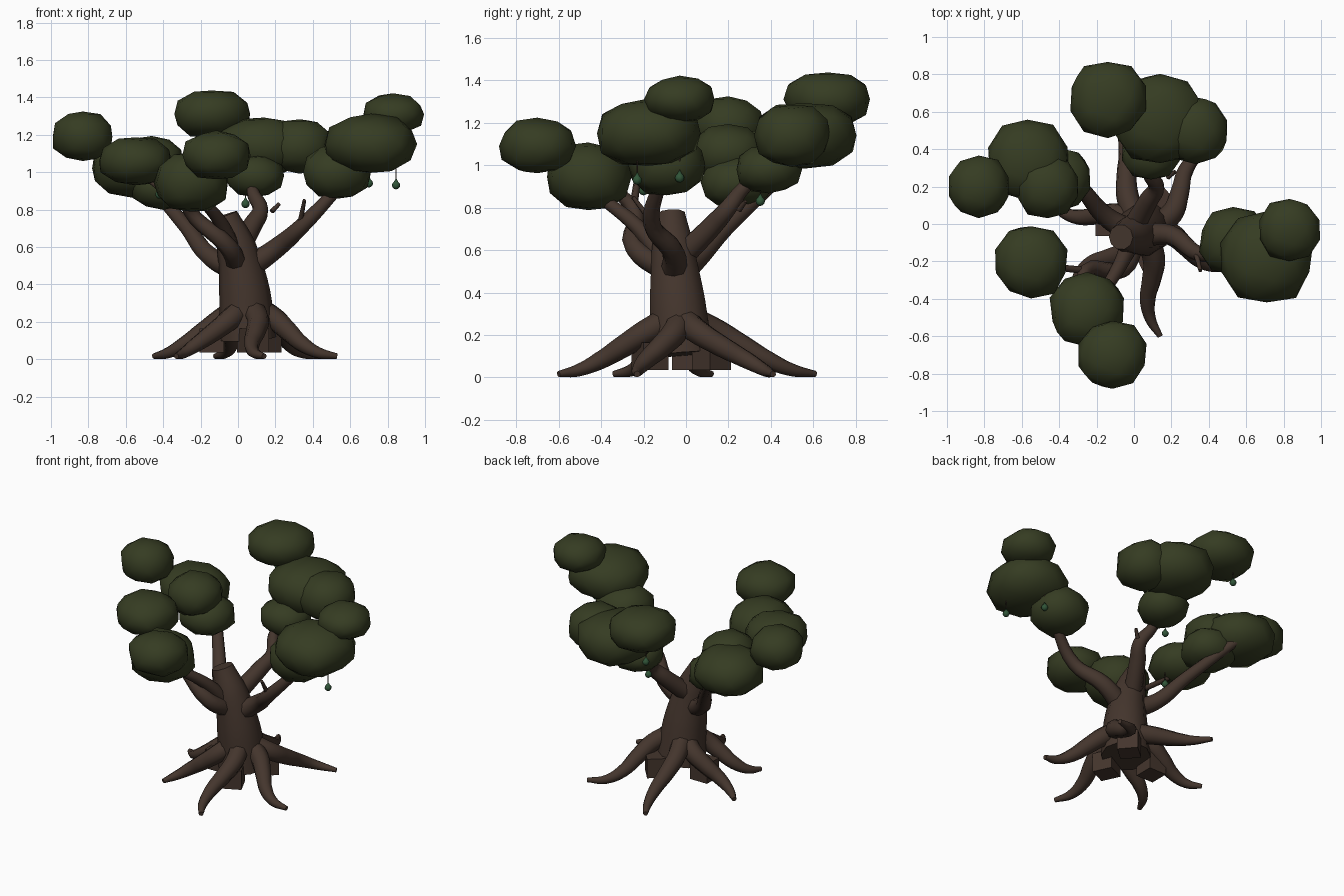
import bpy, bmesh, math, random
from mathutils import Vector

if "Cube" in bpy.data.objects:
    bpy.data.objects.remove(bpy.data.objects["Cube"])

random.seed(4)

def material(name, rgb):
    m = bpy.data.materials.new(name)
    m.diffuse_color = (*rgb, 1)
    m.use_nodes = True
    m.node_tree.nodes["Principled BSDF"].inputs["Base Color"].default_value = m.diffuse_color
    return m

BARK = material("bark", (0.058, 0.036, 0.026))
LEAF = material("leaves", (0.036, 0.045, 0.016))
FRUIT = material("fruit", (0.03, 0.09, 0.04))

def finish(ob, mat, angle=50):
    ob.data.materials.clear()
    ob.data.materials.append(mat)
    bpy.ops.object.select_all(action='DESELECT')
    ob.select_set(True)
    bpy.context.view_layer.objects.active = ob
    bpy.ops.object.shade_smooth_by_angle(angle=math.radians(angle))

def add_mesh(name, bm, loc, mat):
    me = bpy.data.meshes.new(name)
    bm.to_mesh(me)
    bm.free()
    ob = bpy.data.objects.new(name, me)
    ob.location = loc
    bpy.context.collection.objects.link(ob)
    finish(ob, mat)

def tube(name, pts, r0, r1, power=1, sides=2):
    """Bark tube through the points, tapering from r0 to r1."""
    cu = bpy.data.curves.new(name, 'CURVE')
    cu.dimensions = '3D'
    cu.bevel_depth = 1
    cu.bevel_resolution = sides
    cu.resolution_u = 5
    cu.use_fill_caps = True
    sp = cu.splines.new('BEZIER')
    sp.bezier_points.add(len(pts) - 1)
    for i, (bp, co) in enumerate(zip(sp.bezier_points, pts)):
        bp.co = co
        bp.radius = r0 + (r1 - r0) * (i / (len(pts) - 1)) ** power
        bp.handle_left_type = bp.handle_right_type = 'AUTO'
    ob = bpy.data.objects.new(name, cu)
    bpy.context.collection.objects.link(ob)
    bpy.ops.object.select_all(action='DESELECT')
    ob.select_set(True)
    bpy.context.view_layer.objects.active = ob
    bpy.ops.object.convert(target='MESH')
    finish(bpy.context.view_layer.objects.active, BARK, 60)

# Leaning trunk with a cut top
tube("trunk", [(.05, -.02, .11), (.035, -.04, .36), (-.01, -.06, .6), (-.07, -.07, .77)],
     .155, .068, 1.4, 3)

# Roots: each tip and the size of its S-shaped sideways sweep
base = Vector((.04, -.03, 0))
tips = [(.14, -.6, .04), (.53, -.23, .04), (.46, .41, -.06), (-.12, .61, .03),
        (-.45, .12, -.04), (-.33, -.34, .04)]
for i, (x, y, sweep) in enumerate(tips):
    d = Vector((x, y, 0)) - base
    side = Vector((-d.y, d.x, 0)).normalized() * sweep
    pts = []
    for k in range(6):
        t = .12 + .88 * k / 5
        p = base + d * t + side * math.sin(2 * math.pi * t)
        p.z = .016 + .28 * (1 - t) ** 1.25 + .015 * math.sin(2 * math.pi * t)
        pts.append(p)
    tube(f"root_{i+1}", pts, .064, .015, 1.6)

# Square root stubs under the trunk
for i, (x, y) in enumerate([(-.14, 0), (.08, -.17), (.14, .12)]):
    bpy.ops.mesh.primitive_cube_add(size=.13, location=(x, y, .1),
                                    rotation=(0, 0, math.atan2(y, x)))
    bpy.context.object.name = f"root_stub_{i+1}"
    finish(bpy.context.object, BARK)

# Main branches, from the trunk out into the foliage
tube("branch_right", [(.04, -.06, .48), (.2, -.06, .59), (.35, -.16, .72), (.55, -.12, .93)], .065, .03)
tube("branch_back", [(-.01, -.03, .56), (.08, .13, .72), (.12, .2, .8), (.08, .27, .89), (.09, .4, 1)], .06, .026)
tube("branch_left", [(-.02, -.04, .48), (-.15, .04, .55), (-.27, .18, .7), (-.48, .44, .94)], .065, .03)
tube("branch_front_left", [(0, -.08, .5), (-.06, -.24, .61), (-.26, -.25, .8), (-.25, -.4, .92)], .06, .026)
tube("branch_front", [(-.02, -.1, .55), (-.08, -.23, .71), (-.2, -.42, .86)], .05, .026)

# Thin twigs
tube("twig_left", [(-.25, -.25, .79), (-.52, -.22, .99)], .02, .015, 1, 1)
tube("twig_right", [(.33, -.15, .72), (.355, -.25, .85)], .016, .01, 1, 1)
tube("twig_back", [(.18, .25, .79), (.22, .28, .83)], .014, .01, 1, 1)

# Foliage clumps: centre, width radius, height radius
clumps = [
    (-.14, .67, 1.31, .205, .13), (.14, .56, 1.14, .245, .155), (.33, .5, 1.14, .178, .15),
    (.09, .39, .98, .155, .11), (-.57, .34, 1.02, .217, .15), (-.46, .2, 1.06, .17, .13),
    (-.4, .24, .92, .17, .12), (-.83, .2, 1.19, .165, .13), (.71, -.18, 1.15, .245, .16),
    (.83, -.03, 1.31, .163, .108), (.53, -.09, 1, .18, .145), (-.25, -.46, .945, .2, .16),
    (-.115, -.7, 1.09, .18, .13), (-.55, -.2, 1.06, .195, .13),
]
for i, (x, y, z, r, h) in enumerate(clumps):
    bm = bmesh.new()
    bmesh.ops.create_icosphere(bm, subdivisions=2, radius=1)
    for v in bm.verts:
        # slightly boxier than a ball, with small lumps
        k = sum(abs(c) ** 2.4 for c in v.co) ** (-1 / 2.4) * random.uniform(.95, 1.04)
        v.co = Vector((v.co.x * r, v.co.y * r, v.co.z * h)) * k
    add_mesh(f"foliage_{i+1}", bm, (x, y, z), LEAF)

# Hanging drop fruit with thin stems
fruits = [(.7, -.03, .94), (.845, -.23, .93), (.04, .35, .83), (-.2, .72, 1.12), (-.42, -.2, .88)]
for i, (x, y, z) in enumerate(fruits):
    bm = bmesh.new()
    bmesh.ops.create_uvsphere(bm, u_segments=8, v_segments=6, radius=.022)
    for v in bm.verts:
        if v.co.z > .02:
            v.co.z = .04
    add_mesh(f"fruit_{i+1}", bm, (x, y, z), FRUIT)
    bpy.ops.mesh.primitive_cylinder_add(vertices=5, radius=.003, depth=.08,
                                        location=(x, y, z + .07))
    bpy.context.object.name = f"fruit_stem_{i+1}"
    finish(bpy.context.object, BARK)
